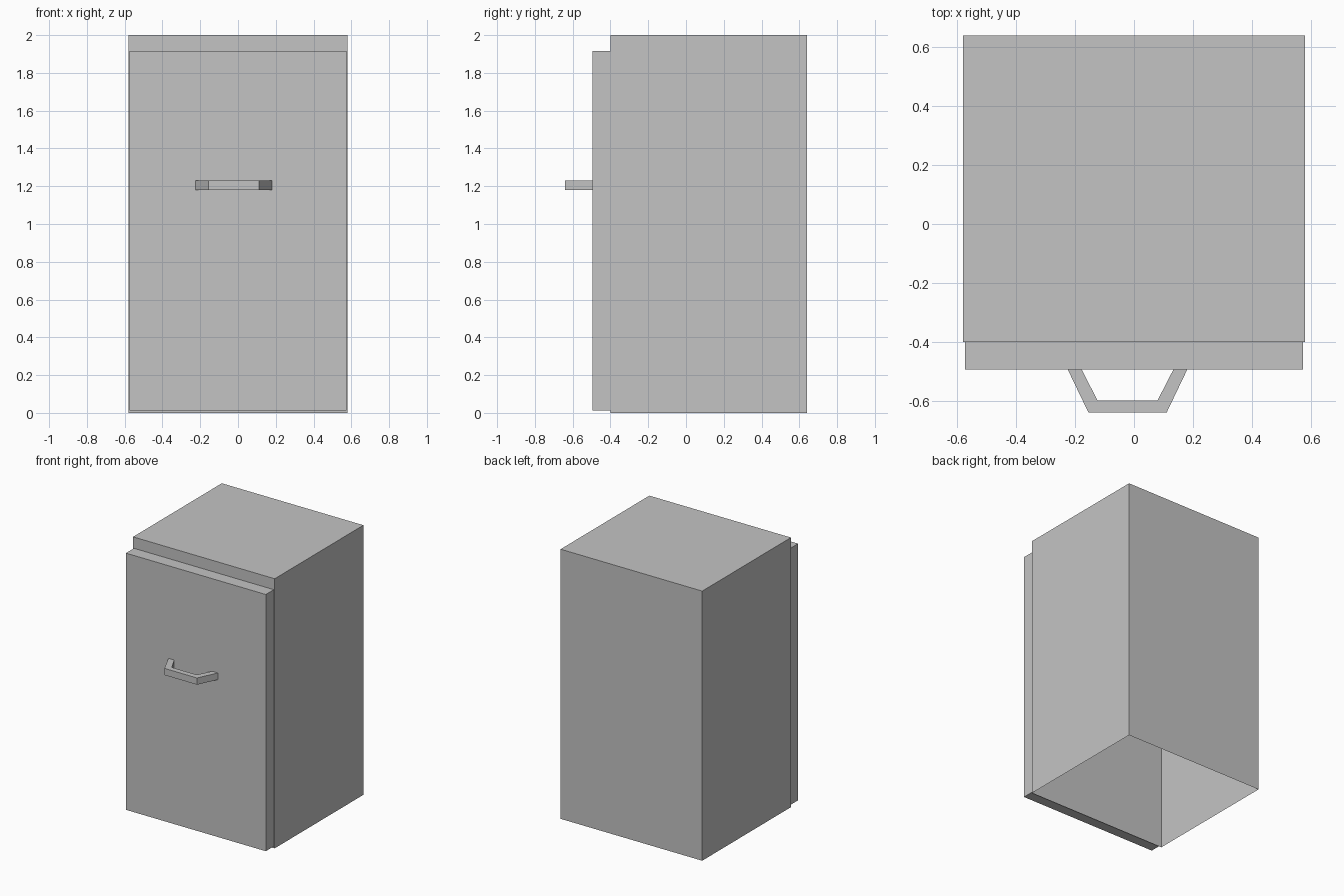
import bpy
import bmesh

cube = bpy.data.objects.get("Cube")
if cube:
    bpy.data.objects.remove(cube, do_unlink=True)

# One plain grey for every part
grey = bpy.data.materials.new("plain grey")
grey.use_nodes = True
colour = (0.55, 0.55, 0.55, 1)
grey.diffuse_color = colour
grey.node_tree.nodes["Principled BSDF"].inputs["Base Color"].default_value = colour


def add_prism(name, outline, bottom, top, closed_below=True):
    """Extrude a plan outline (counter-clockwise) from bottom to top."""
    bm = bmesh.new()
    base = bm.faces.new([bm.verts.new((x, y, bottom)) for x, y in outline])
    result = bmesh.ops.extrude_face_region(bm, geom=[base], use_keep_orig=True)
    raised = [v for v in result["geom"] if isinstance(v, bmesh.types.BMVert)]
    bmesh.ops.translate(bm, verts=raised, vec=(0, 0, top - bottom))
    bmesh.ops.recalc_face_normals(bm, faces=bm.faces[:])
    if not closed_below:
        floor = [f for f in bm.faces if all(v.co.z < bottom + 0.001 for v in f.verts)]
        bmesh.ops.delete(bm, geom=floor, context='FACES_ONLY')
    mesh = bpy.data.meshes.new(name)
    bm.to_mesh(mesh)
    bm.free()
    mesh.materials.append(grey)
    obj = bpy.data.objects.new(name, mesh)
    bpy.context.collection.objects.link(obj)
    return obj


def rectangle(half_width, front, back):
    return [(-half_width, front), (half_width, front),
            (half_width, back), (-half_width, back)]


BODY_FRONT, DOOR_FRONT, HANDLE_FRONT, BACK = -0.40, -0.494, -0.64, 0.64

# Cabinet shell, open underneath
add_prism("cabinet_body", rectangle(0.581, BODY_FRONT, BACK), 0, 2, closed_below=False)

# Door slab, slightly smaller than the cabinet front
add_prism("door", rectangle(0.574, DOOR_FRONT, BODY_FRONT), 0.013, 1.917)

# Bent pull handle: half outline mirrored about its own centre
centre = -0.022
outer = [(0.203, DOOR_FRONT), (0.133, HANDLE_FRONT)]
inner = [(0.102, HANDLE_FRONT + 0.041), (0.156, DOOR_FRONT)]
left_half = [(centre - x, y) for x, y in outer]
right_half = [(centre + x, y) for x, y in reversed(outer)]
right_inner = [(centre + x, y) for x, y in reversed(inner)]
left_inner = [(centre - x, y) for x, y in inner]
add_prism("door_handle", left_half + right_half + right_inner + left_inner, 1.18, 1.23)
